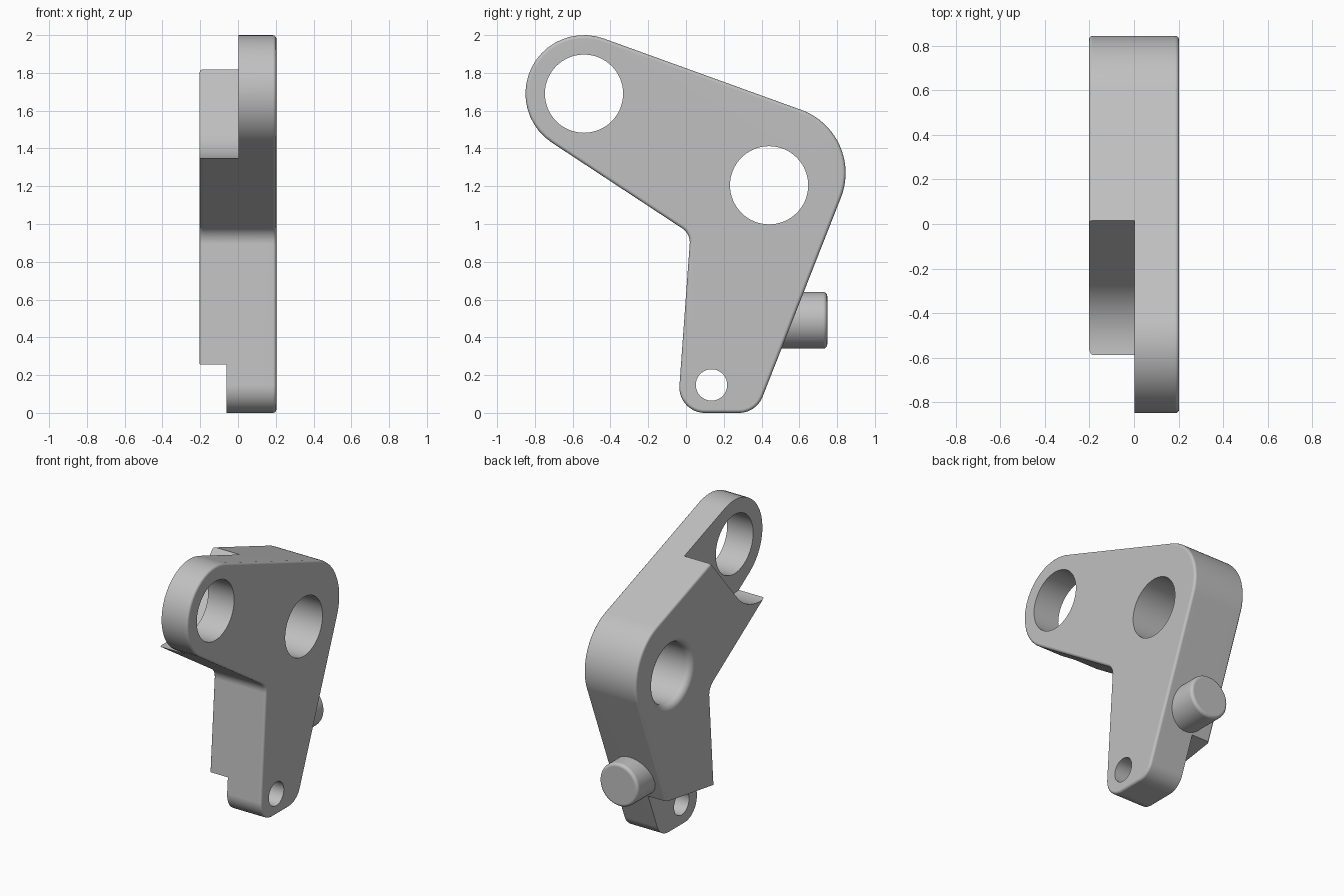
import bpy, bmesh
from math import sin, cos, pi, atan2, acos, hypot, radians

cube = bpy.data.objects.get("Cube")
if cube:
    bpy.data.objects.remove(cube, do_unlink=True)

grey = bpy.data.materials.new("plain grey")
grey.use_nodes = True
colour = (0.53, 0.53, 0.53, 1)
grey.diffuse_color = colour
grey.node_tree.nodes["Principled BSDF"].inputs["Base Color"].default_value = colour

HALF = 0.203          # half thickness of the lever
ROUND = 0.018         # small edge rounding


def outline(circles, grow=0.0, steps=20):
    """Closed outline wrapped round circles; a negative radius is an inner fillet."""
    discs = [(y, z, r + grow) for y, z, r in circles]
    normals = []
    for i, (y, z, r) in enumerate(discs):
        y2, z2, r2 = discs[(i + 1) % len(discs)]
        dy, dz = y2 - y, z2 - z
        normals.append(atan2(dz, dy) - acos((r - r2) / hypot(dy, dz)))
    points = []
    for i, (y, z, r) in enumerate(discs):
        start, end = normals[i - 1], normals[i]
        turn = (end - start) % (2 * pi) if r > 0 else -((start - end) % (2 * pi))
        for k in range(steps + 1):
            a = start + turn * k / steps
            points.append((y + r * cos(a), z + r * sin(a)))
    return points


def circle(a, b, r, n=64):
    return [(a + r * cos(2 * pi * k / n), b + r * sin(2 * pi * k / n)) for k in range(n)]


def loft(name, rings, axis="X"):
    """Solid through rings of (position along axis, points)."""
    bm = bmesh.new()
    loops = []
    for h, pts in rings:
        loops.append([bm.verts.new((h, a, b) if axis == "X" else (a, h, b)) for a, b in pts])
    for lo, hi in zip(loops, loops[1:]):
        n = len(lo)
        for i in range(n):
            j = (i + 1) % n
            bm.faces.new((lo[i], lo[j], hi[j], hi[i]))
    bm.faces.new(loops[0])
    bm.faces.new(loops[-1])
    bmesh.ops.recalc_face_normals(bm, faces=bm.faces)
    mesh = bpy.data.meshes.new(name)
    bm.to_mesh(mesh)
    bm.free()
    mesh.materials.append(grey)
    obj = bpy.data.objects.new(name, mesh)
    bpy.context.collection.objects.link(obj)
    return obj


def activate(obj):
    bpy.ops.object.select_all(action="DESELECT")
    obj.select_set(True)
    bpy.context.view_layer.objects.active = obj


def cut(obj, cutter):
    cutter.hide_render = True
    mod = obj.modifiers.new("cut", "BOOLEAN")
    mod.operation = "DIFFERENCE"
    mod.solver = "EXACT"
    mod.object = cutter
    activate(obj)
    bpy.ops.object.modifier_apply(modifier=mod.name)
    bpy.data.objects.remove(cutter, do_unlink=True)


def finish(obj):
    activate(obj)
    bpy.ops.object.shade_smooth_by_angle(angle=radians(35))
    mod = obj.modifiers.new("flat faces", "WEIGHTED_NORMAL")
    mod.keep_sharp = True


# Lever body: upper arm, inner fillet, foot and shoulder, with rounded rims
arm = (-0.54, 1.69)
body = [(*arm, 0.31), (-0.07, 0.902, -0.09), (0.10, 0.135, 0.135),
        (0.28, 0.135, 0.135), (0.49, 1.27, 0.355)]
profile = [(ROUND * (1 - cos(a)), -ROUND * (1 - sin(a)))
           for a in (k * pi / 6 for k in range(4))]
rings = [(-HALF + d, outline(body, g)) for d, g in profile]
rings += [(HALF - d, outline(body, g)) for d, g in reversed(profile)]
lever = loft("lever_body", rings)

# Recess that halves the upper arm
tilt = radians(50)
far = (arm[0] + 1.5 * cos(tilt), arm[1] + 1.5 * sin(tilt))
recess = outline([(*arm, 0.343), (*far, 0.343)], steps=48)
cut(lever, loft("arm_recess_cutter", [(-0.5, recess), (0.002, recess)]))

# Sloped step above the foot
step = [(-0.3, 0.213), (-0.3, -0.3), (0.8, -0.3), (0.8, 0.383)]
cut(lever, loft("foot_step_cutter", [(-0.5, step), (-0.06, step)]))

# Plain holes in the arm and the foot
for y, z, r in ((*arm, 0.207), (0.135, 0.148, 0.083)):
    hole = circle(y, z, r)
    cut(lever, loft("hole_cutter", [(-0.5, hole), (0.5, hole)]))

# Pivot hole with one rounded mouth
flare, bore = 0.045, 0.207
rings = [(-0.5, circle(0.44, 1.205, bore + flare))]
for k in range(6):
    a = k * pi / 10
    rings.append((-HALF + flare * (1 - cos(a)),
                  circle(0.44, 1.205, bore + flare * (1 - sin(a)))))
rings.append((0.5, circle(0.44, 1.205, bore)))
cut(lever, loft("pivot_hole_cutter", rings))
finish(lever)

# Round peg on the back edge
tip, radius, edge = 0.748, 0.15, 0.022
rings = [(0.42, circle(0, 0.49, radius))]
for k in range(5):
    a = k * pi / 8
    rings.append((tip - edge * (1 - sin(a)),
                  circle(0, 0.49, radius - edge * (1 - cos(a)))))
finish(loft("back_peg", rings, "Y"))
